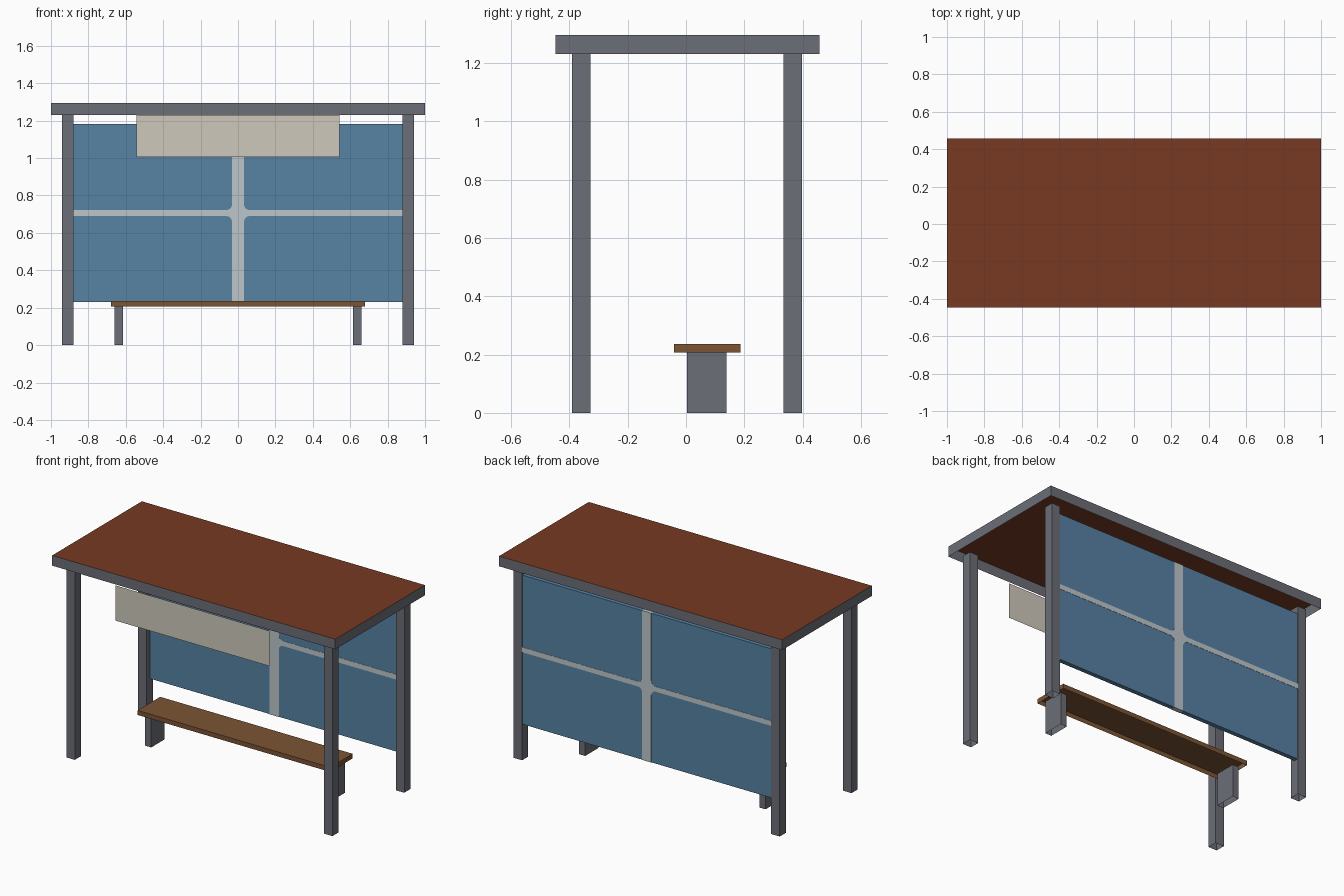
import bpy, bmesh, math

if "Cube" in bpy.data.objects:
    bpy.data.objects.remove(bpy.data.objects["Cube"])


def material(name, rgb):
    # sRGB bytes to linear diffuse colour
    lin = [((c / 255 + 0.055) / 1.055) ** 2.4 for c in rgb]
    m = bpy.data.materials.new(name)
    m.diffuse_color = (*lin, 1)
    m.use_nodes = True
    m.node_tree.nodes["Principled BSDF"].inputs["Base Color"].default_value = m.diffuse_color
    return m


GRAY = material("gray metal", (108, 110, 119))
RUST = material("rust brown", (120, 58, 34))
WOOD = material("bench wood", (124, 84, 52))
BLUE = material("blue glass", (87, 130, 164))
PALE = material("pale frame", (190, 198, 203))
CREAM = material("cream board", (207, 201, 188))


def finish(bm, name, mats):
    mesh = bpy.data.meshes.new(name)
    bm.to_mesh(mesh)
    bm.free()
    for m in mats:
        mesh.materials.append(m)
    ob = bpy.data.objects.new(name, mesh)
    bpy.context.collection.objects.link(ob)
    return ob


def box(name, x, y, z, mats, open_bottom=False, open_top=False):
    """Box from (min, max) ranges; upward faces use the second material if any."""
    bm = bmesh.new()
    bmesh.ops.create_cube(bm, size=1)
    for v in bm.verts:
        v.co = [r[0] + (c + 0.5) * (r[1] - r[0]) for c, r in zip(v.co, (x, y, z))]
    bm.normal_update()
    if len(mats) > 1:
        for f in bm.faces:
            f.material_index = int(f.normal.z > 0.5)
    drop = [f for f in bm.faces if (open_bottom and f.normal.z < -0.5)
            or (open_top and f.normal.z > 0.5)]
    bmesh.ops.delete(bm, geom=drop, context='FACES')
    return finish(bm, name, mats)


# Roof: hollow tray, metal rim and rust-coloured top
box("roof", (-1, 1), (-0.447, 0.458), (1.23, 1.295), [GRAY, RUST], open_bottom=True)

# Four posts and two bench supports, as open tubes
for side, s in (("left", -1), ("right", 1)):
    x = sorted((s * 0.88, s * 0.94))
    for end, y in (("front", (-0.39, -0.328)), ("back", (0.335, 0.397))):
        box(f"{end}_{side}_post", x, y, (0, 1.23), [GRAY], True, True)
    x = sorted((s * 0.615, s * 0.659))
    box(f"{side}_bench_support", x, (0.003, 0.139), (0, 0.208), [GRAY], True, True)

# Bench seat
box("bench_seat", (-0.68, 0.68), (-0.041, 0.186), (0.207, 0.236), [WOOD], open_bottom=True)

# Back glass panel
Y0, Y1, ZC, HX, HZ = 0.367, 0.395, 0.706, 0.88, 0.476
box("glass_panel", (-HX, HX), (Y0, Y1), (ZC - HZ, ZC + HZ), [BLUE])

# Cross-shaped window bars with rounded inner corners
W, H, R = 0.032, 0.016, 0.03
quarter = [(HX, H)]
for i in range(5):
    a = math.radians(270 - 22.5 * i)
    quarter.append((W + R + R * math.cos(a), H + R + R * math.sin(a)))
quarter.append((W, HZ + 0.001))
half = quarter + [(-x, z) for x, z in reversed(quarter)]
outline = half + [(x, -z) for x, z in reversed(half)]
bm = bmesh.new()
face = bm.faces.new([bm.verts.new((x, Y0 - 0.0015, ZC + z)) for x, z in outline])
ext = bmesh.ops.extrude_face_region(bm, geom=[face], use_keep_orig=True)
for v in ext["geom"]:
    if isinstance(v, bmesh.types.BMVert):
        v.co.y = Y1 + 0.0015
bmesh.ops.recalc_face_normals(bm, faces=bm.faces)
finish(bm, "window_bars", [PALE])

# Flat sign board hanging at the front
bm = bmesh.new()
bm.faces.new([bm.verts.new((x, -0.458, z)) for x, z in
              ((-0.543, 1.005), (0.543, 1.005), (0.543, 1.23), (-0.543, 1.23))])
finish(bm, "sign_board", [CREAM])
